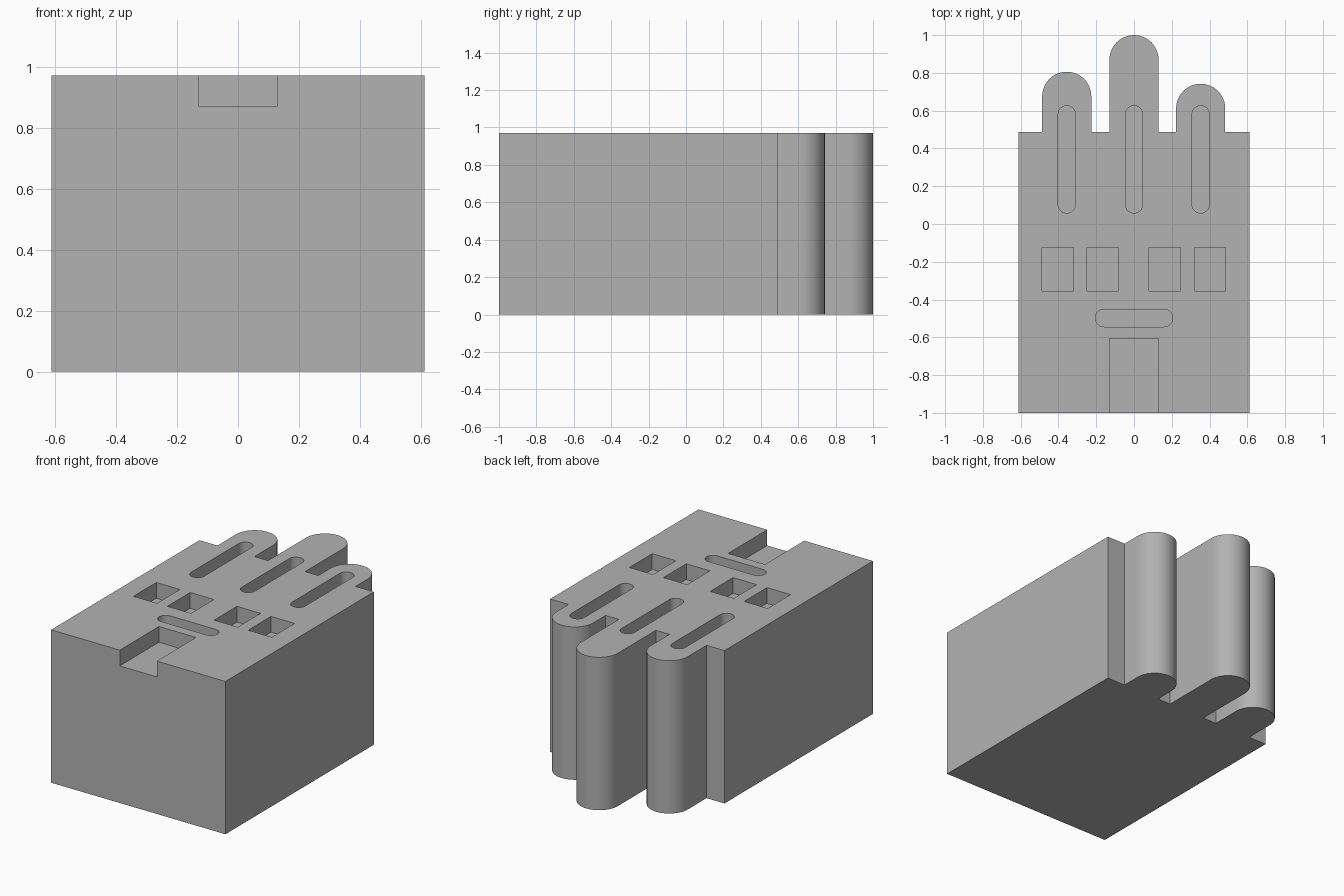
import bpy, bmesh
from math import cos, sin, pi, radians

cube = bpy.data.objects.get("Cube")
if cube:
    bpy.data.objects.remove(cube, do_unlink=True)

HEIGHT = 0.97
DEPTH = 0.1
FRONT, BACK, HALF_WIDTH = -1.0, 0.488, 0.612
FINGER_R, SLOT_R = 0.13, 0.046

grey = bpy.data.materials.new("plain grey")
grey.use_nodes = True
grey.diffuse_color = (0.45, 0.45, 0.45, 1)
grey.node_tree.nodes["Principled BSDF"].inputs["Base Color"].default_value = grey.diffuse_color


def arc(x, y, r, start, end, steps=24):
    angles = [radians(start + (end - start) * i / steps) for i in range(steps + 1)]
    return [(x + r * cos(a), y + r * sin(a)) for a in angles]


def rectangle(x0, x1, y0, y1):
    return [(x0, y0), (x1, y0), (x1, y1), (x0, y1)]


def extrude(name, outline, z0, z1):
    """Solid prism from a counter-clockwise outline."""
    bm = bmesh.new()
    face = bm.faces.new([bm.verts.new((x, y, z0)) for x, y in outline])
    top = bmesh.ops.extrude_face_region(bm, geom=[face], use_keep_orig=True)
    verts = [v for v in top["geom"] if isinstance(v, bmesh.types.BMVert)]
    bmesh.ops.translate(bm, verts=verts, vec=(0, 0, z1 - z0))
    bmesh.ops.recalc_face_normals(bm, faces=bm.faces)
    mesh = bpy.data.meshes.new(name)
    bm.to_mesh(mesh)
    bm.free()
    mesh.materials.append(grey)
    obj = bpy.data.objects.new(name, mesh)
    bpy.context.collection.objects.link(obj)
    return obj


# Block outline with three round-ended fingers at the back
fingers = [(0.353, 0.742), (0, 1.0), (-0.356, 0.806)]
outline = [(-HALF_WIDTH, BACK), (-HALF_WIDTH, FRONT), (HALF_WIDTH, FRONT), (HALF_WIDTH, BACK)]
for x, tip in fingers:
    outline.append((x + FINGER_R, BACK))
    outline += arc(x, tip - FINGER_R, FINGER_R, 0, 180)
    outline.append((x - FINGER_R, BACK))
block = extrude("fingered_block", outline, 0, HEIGHT)

# Recesses in the top: finger slots, cross slot, square pockets, front notch
recesses = []
for x, tip in fingers:
    recesses.append(arc(x, 0.626 - SLOT_R, SLOT_R, 0, 180) + arc(x, 0.058 + SLOT_R, SLOT_R, 180, 360))
end = 0.205 - SLOT_R
recesses.append(arc(end, -0.498, SLOT_R, -90, 90) + arc(-end, -0.498, SLOT_R, 90, 270))
for x in (-0.403, -0.165, 0.163, 0.402):
    recesses.append(rectangle(x - 0.083, x + 0.083, -0.354, -0.125))
recesses.append(rectangle(-0.13, 0.13, FRONT - 0.1, -0.607))

bpy.context.view_layer.objects.active = block
for shape in recesses:
    cutter = extrude("recess_cutter", shape, HEIGHT - DEPTH, HEIGHT + 0.1)
    cutter.hide_render = True
    cut = block.modifiers.new("recess", "BOOLEAN")
    cut.object = cutter
    cut.solver = "EXACT"
    bpy.ops.object.modifier_apply(modifier=cut.name)
    bpy.data.objects.remove(cutter, do_unlink=True)

# Smooth rounds, crisp corners
bpy.ops.object.select_all(action="DESELECT")
block.select_set(True)
bpy.ops.object.shade_smooth_by_angle(angle=radians(30))
